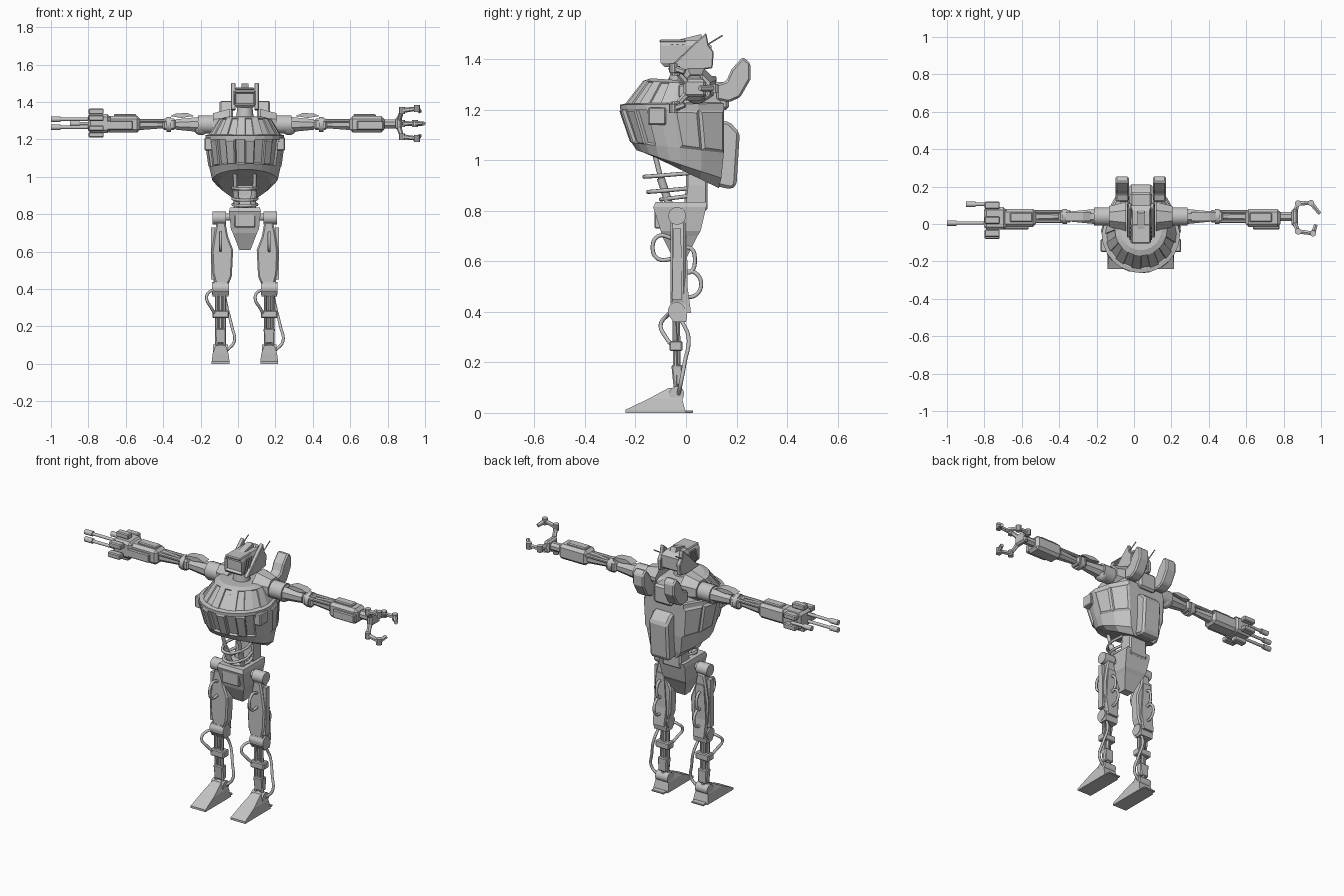
import bpy, bmesh, math
from mathutils import Vector

cube = bpy.data.objects.get("Cube")
if cube:
    bpy.data.objects.remove(cube, do_unlink=True)

CENTRE = 0.037          # the body axis; the arms differ in length
SIDES = (("left", 1), ("right", -1))

metal = bpy.data.materials.new("grey_metal")
metal.use_nodes = True
grey = (0.55, 0.55, 0.55, 1)
metal.diffuse_color = grey
metal.node_tree.nodes["Principled BSDF"].inputs["Base Color"].default_value = grey


def finish(name, bm, bevel=0, smooth=False):
    """Turn a bmesh into an object on the body axis."""
    bmesh.ops.recalc_face_normals(bm, faces=bm.faces)
    mesh = bpy.data.meshes.new(name)
    bm.to_mesh(mesh)
    bm.free()
    obj = bpy.data.objects.new(name, mesh)
    obj.location.x = CENTRE
    mesh.materials.append(metal)
    bpy.context.collection.objects.link(obj)
    if bevel:
        mod = obj.modifiers.new("bevel", "BEVEL")
        mod.width, mod.segments = bevel, 1
    if smooth:
        bpy.ops.object.select_all(action="DESELECT")
        obj.select_set(True)
        bpy.context.view_layer.objects.active = obj
        bpy.ops.object.shade_smooth_by_angle(angle=math.radians(35))
    return obj


def skin(bm, rings):
    """Join closed rings of points and cap both ends; returns rows of faces."""
    rows = [[bm.verts.new(p) for p in ring] for ring in rings]
    n = len(rows[0])
    bands = [[bm.faces.new((a[i], a[(i + 1) % n], b[(i + 1) % n], b[i])) for i in range(n)]
             for a, b in zip(rows, rows[1:])]
    bm.faces.new(rows[0])
    bm.faces.new(rows[-1])
    return bands


def stack(name, levels, x=0, bevel=0):
    """Rectangles (z, half width, y front, y back) skinned upward."""
    bm = bmesh.new()
    skin(bm, [[(x - w, f, z), (x + w, f, z), (x + w, b, z), (x - w, b, z)] for z, w, f, b in levels])
    return finish(name, bm, bevel)


def box(name, lo, hi, bevel=0.005):
    x = (lo[0] + hi[0]) / 2
    w = abs(hi[0] - lo[0]) / 2
    return stack(name, [(lo[2], w, lo[1], hi[1]), (hi[2], w, lo[1], hi[1])], x, bevel)


def prism(name, outline, lo, hi, axis="x", bevel=0):
    """Outline in (y, z) pushed along x, or in (x, z) pushed along y."""
    bm = bmesh.new()
    skin(bm, [[(d, u, v) if axis == "x" else (u, d, v) for u, v in outline] for d in (lo, hi)])
    return finish(name, bm, bevel)


def rod(name, a, b, r, r2=None, sides=12, smooth=True):
    bm = bmesh.new()
    a, b = Vector(a), Vector(b)
    turn = (b - a).to_track_quat("Z", "Y")
    angles = [math.tau * (i + 0.5) / sides for i in range(sides)]
    skin(bm, [[p + turn @ Vector((math.cos(t) * q, math.sin(t) * q, 0)) for t in angles]
              for p, q in ((a, r), (b, r2 or r))])
    return finish(name, bm, smooth=smooth)


def ball(name, p, r):
    bm = bmesh.new()
    bmesh.ops.create_uvsphere(bm, u_segments=16, v_segments=10, radius=r)
    bmesh.ops.translate(bm, verts=bm.verts, vec=p)
    return finish(name, bm, smooth=True)


def hose(name, points, r=0.008):
    curve = bpy.data.curves.new(name, "CURVE")
    curve.dimensions = "3D"
    curve.bevel_depth, curve.bevel_resolution, curve.resolution_u = r, 2, 6
    curve.use_fill_caps = True
    spline = curve.splines.new("BEZIER")
    spline.bezier_points.add(len(points) - 1)
    for knot, p in zip(spline.bezier_points, points):
        knot.co = p
        knot.handle_left_type = knot.handle_right_type = "AUTO"
    curve.materials.append(metal)
    obj = bpy.data.objects.new(name, curve)
    obj.location.x = CENTRE
    bpy.context.collection.objects.link(obj)


# Torso: rounded at the front, tapering to a narrow back
def torso_ring(z_front, z_back, width, front, back, back_width):
    side = front + width
    pts = [(width * math.sin(t), side - width * math.cos(t))
           for t in [math.pi * (i / 12 - 0.5) for i in range(13)]]
    mid = ((width + back_width) / 2 + 0.015, (side + back) / 2)
    pts += [mid, (back_width, back), (-back_width, back), (-mid[0], mid[1])]
    return [(x, y, z_front + (z_back - z_front) * (y - front) / (back - front)) for x, y in pts]


bm = bmesh.new()
bands = skin(bm, [torso_ring(*r) for r in (
    (1.325, 1.31, .11, -.14, .08, .08), (1.315, 1.3, .14, -.17, .1, .1),
    (1.225, 1.23, .19, -.24, .14, .12), (1.22, 1.225, .21, -.262, .15, .125),
    (1.2, 1.2, .21, -.26, .15, .125), (1.07, 1.03, .19, -.215, .15, .115),
    (1.04, .93, .175, -.195, .14, .1), (1.03, .89, .14, -.16, .13, .07))])
bmesh.ops.recalc_face_normals(bm, faces=bm.faces)
bmesh.ops.inset_individual(bm, faces=bands[1][:12:2], thickness=.004, depth=-.006)
bmesh.ops.inset_individual(bm, faces=bands[4][1:11:2], thickness=.006, depth=-.012)
bmesh.ops.inset_individual(bm, faces=bands[4][2:10:2], thickness=.008, depth=.006)
bmesh.ops.inset_individual(bm, faces=bands[4][12:14] + bands[4][15:], thickness=.015, depth=.008)
finish("torso_shell", bm)
prism("backpack", ((.12, 1.16), (.17, 1.155), (.213, 1.11), (.2, .9), (.18, .885), (.11, .9)),
      -.062, .062, bevel=.012)
box("back_collar", (-.06, .05, 1.2), (.06, .17, 1.31), .012)
for side, s in SIDES:
    box(side + "_front_block", (s * .17, -.15, 1.14), (s * .215, -.08, 1.21))
    prism(side + "_back_thruster", ((.12, 1.3), (.16, 1.315), (.18, 1.36), (.225, 1.41), (.255, 1.385),
                                    (.255, 1.32), (.215, 1.25), (.17, 1.23), (.12, 1.24)),
          s * .065, s * .135, bevel=.008)

# Neck and head
rod("neck", (0, -.02, 1.3), (0, -.02, 1.39), .05, .04)
bm = bmesh.new()
face = skin(bm, [[(w, f, z), (-w, f, z), (-w, b, z), (w, b, z)] for z, w, f, b in
                 ((1.37, .045, -.085, .08), (1.385, .055, -.1, .1),
                  (1.455, .055, -.1, .1), (1.475, .045, -.1, .07))])
bmesh.ops.recalc_face_normals(bm, faces=bm.faces)
bmesh.ops.inset_individual(bm, faces=[face[1][0]], thickness=.012, depth=-.015)
finish("head", bm)
box("visor_brow", (-.05, -.105, 1.465), (.05, .0, 1.478))
prism("head_crest", ((-.06, 1.47), (.06, 1.5), (.09, 1.44), (0, 1.44)), -.018, .018)
for side, s in SIDES:
    prism(side + "_ear_fin", ((-.075, 1.36), (.0, 1.43), (.03, 1.46), (.08, 1.505), (.09, 1.455),
                              (.11, 1.43), (.105, 1.365), (.03, 1.355)), s * .05, s * .075, bevel=.004)
    rod(side + "_antenna", (s * .07, .08, 1.455), (s * .07, .145, 1.495), .003, sides=6)
    for k in range(3):
        shift = k * .022
        prism(side + "_cheek_slat", ((-.085 + shift, 1.385), (-.075 + shift, 1.385),
              (-.05 + shift, 1.46), (-.06 + shift, 1.46)), s * .053, s * .06)

# Waist: column, pistons and looped hoses
stack("waist_column", [(.8, .06, -.01, .085), (.9, .06, .0, .085), (1, .05, .0, .09)], bevel=.008)
for side, s in SIDES:
    rod(side + "_waist_piston", (s * .04, -.065, .82), (s * .05, -.1, .93), .016)
    rod(side + "_waist_piston_rod", (s * .05, -.1, .93), (s * .055, -.13, 1.05), .01)
for z, reach in ((.935, .165), (.875, .15), (.845, .1)):
    hose("waist_hose", [(-.05, .02, z + .015), (-.06, -reach * .6, z + .005), (0, -reach, z),
                        (.06, -reach * .6, z + .005), (.05, .02, z + .015)])

# Pelvis
stack("pelvis", [(.61, .03, -.05, .0), (.7, .065, -.095, .045), (.72, .075, -.1, .058),
                 (.815, .085, -.13, .08), (.835, .08, -.12, .085)])
box("pelvis_front_plate", (-.055, -.125, .73), (.055, -.1, .81))
rod("hip_axle", (-.17, -.035, .785), (.17, -.035, .785), .02)

# Legs
for side, s in SIDES:
    leg = s * .13
    rod(side + "_hip_joint", (s * .1, -.035, .78), (s * .172, -.035, .78), .035, sides=16)
    prism(side + "_thigh", [(s * x, z) for x, z in (
        (.105, .76), (.15, .76), (.163, .7), (.178, .6), (.172, .48), (.158, .43), (.085, .43),
        (.07, .47), (.063, .61), (.09, .68))], -.062, -.002, "y", .008)
    prism(side + "_thigh_side_rail", ((-.05, .73), (-.02, .73), (-.015, .45), (-.055, .45)), s * .16, s * .182)
    stack(side + "_calf_guard", [(.395, .035, -.015, .02), (.5, .04, -.01, .006), (.7, .025, -.01, .004)], leg)
    stack(side + "_knee_housing", [(.36, .042, -.05, .0), (.39, .042, -.07, .005), (.44, .035, -.06, .0)], leg)
    rod(side + "_knee_joint", (leg - .045, -.037, .405), (leg + .045, -.037, .405), .034, sides=16)
    for x in (-.02, .02):
        rod(side + "_shin_bar", (leg + x, -.04, .08), (leg + x, -.045, .38), .01, sides=8)
    rod(side + "_shin_core", (leg, -.03, .08), (leg, -.035, .37), .012, sides=8)
    box(side + "_shin_clamp", (leg - .044, -.066, .245), (leg + .044, -.014, .285))
    stack(side + "_lower_shin", [(.11, .027, -.05, -.015), (.19, .03, -.058, -.015)], leg, .005)
    rod(side + "_ankle_joint", (leg - .04, -.037, .075), (leg + .04, -.037, .075), .03, sides=16)
    stack(side + "_foot", [(0, .048, -.24, .0), (.012, .048, -.24, -.004), (.055, .042, -.15, -.015),
                           (.098, .028, -.07, -.032)], leg)
    box(side + "_heel", (leg - .04, -.02, 0), (leg + .04, .028, .01), .002)
    # Hoses run the same way on both legs
    hose(side + "_thigh_front_hose", [(leg, -.05, .69), (leg, -.11, .7), (leg, -.132, .65),
                                      (leg, -.11, .61), (leg, -.05, .61)])
    for z, reach in ((.51, .06), (.605, .035)):
        hose(side + "_thigh_back_hose", [(leg, -.01, z + .05), (leg, reach * .6, z + .045),
             (leg, reach, z), (leg, reach * .6, z - .045), (leg, -.01, z - .05)])
    hose(side + "_knee_hose", [(leg, -.05, .4), (leg - .06, -.075, .385), (leg - .075, -.1, .35),
                               (leg - .05, -.08, .3), (leg - .02, -.04, .25)])
    hose(side + "_shin_hose", [(leg + .02, -.02, .37), (leg + .035, .01, .3), (leg + .06, -.005, .2),
                               (leg + .073, -.02, .12), (leg + .03, -.03, .07)])

# Arms, up to the wrists
for side, s in SIDES:
    def along(name, a, b, r, r2=None, n=8, y=.04, z=1.28):
        return rod(side + name, (s * a, y, z), (s * b, y, z), r, r2, n, n > 8)

    along("_shoulder_collar", .08, .17, .085, .06, z=1.285)
    along("_shoulder_drum", .15, .25, .05, n=16)
    ball(side + "_shoulder_ball", (s * .235, .04, 1.265), .042)
    along("_upper_arm", .25, .37, .043, .03)
    prism(side + "_upper_arm_cover", [(s * x, z) for x, z in (
        (.27, 1.325), (.31, 1.342), (.37, 1.338), (.4, 1.325), (.34, 1.315))], .015, .065, "y")
    box(side + "_elbow", (s * .37, .008, 1.25), (s * .44, .075, 1.312), .01)
    along("_elbow_pin", .395, .42, .042, n=16)
    along("_lower_arm", .44, .56, .022, .032)
    for y in (.015, .065):
        along("_arm_strut", .42, .57, .01, y=y, z=1.3)
    box(side + "_forearm", (s * .56, -.015, 1.238), (s * .745, .08, 1.326), .016)
    box(side + "_forearm_front_plate", (s * .6, -.03, 1.25), (s * .74, 0, 1.3))
    box(side + "_forearm_top_plate", (s * .58, .01, 1.32), (s * .7, .06, 1.336))

# Gun on the right arm
box("gun_body", (-.84, -.03, 1.235), (-.72, .09, 1.335), .015)
for y, z in ((-.06, 1.26), (.1, 1.26), (.02, 1.35), (.02, 1.225), (.1, 1.32), (-.05, 1.315)):
    box("gun_pod", (-.835, y - .02, z - .015), (-.755, y + .02, z + .015))
for y, z, tip in ((.005, 1.308, -1.037), (.005, 1.265, -1.037), (.105, 1.285, -.935)):
    rod("gun_barrel", (-.8, y, z), (tip, y, z), .009)
    rod("gun_muzzle", (tip + .05, y, z), (tip, y, z), .015)

# Claw on the left arm
rod("wrist", (.74, .04, 1.283), (.83, .04, 1.283), .025, sides=8, smooth=False)
box("claw_palm", (.805, -.01, 1.25), (.84, .08, 1.32), .01)
for points in (((.825, 0, 1.31), (.84, -.04, 1.355), (.92, -.05, 1.365), (.935, -.005, 1.35)),
               ((.825, 0, 1.26), (.84, -.04, 1.215), (.92, -.05, 1.205), (.935, -.005, 1.22)),
               ((.825, .07, 1.285), (.84, .11, 1.285), (.91, .112, 1.285), (.957, .055, 1.285))):
    for a, b in zip(points, points[1:]):
        rod("claw_finger", a, b, .014, .011, 6, False)
    for p in points[1:3]:
        rod("claw_knuckle", (p[0], p[1], p[2] - .018), (p[0], p[1], p[2] + .018), .017, sides=10)
